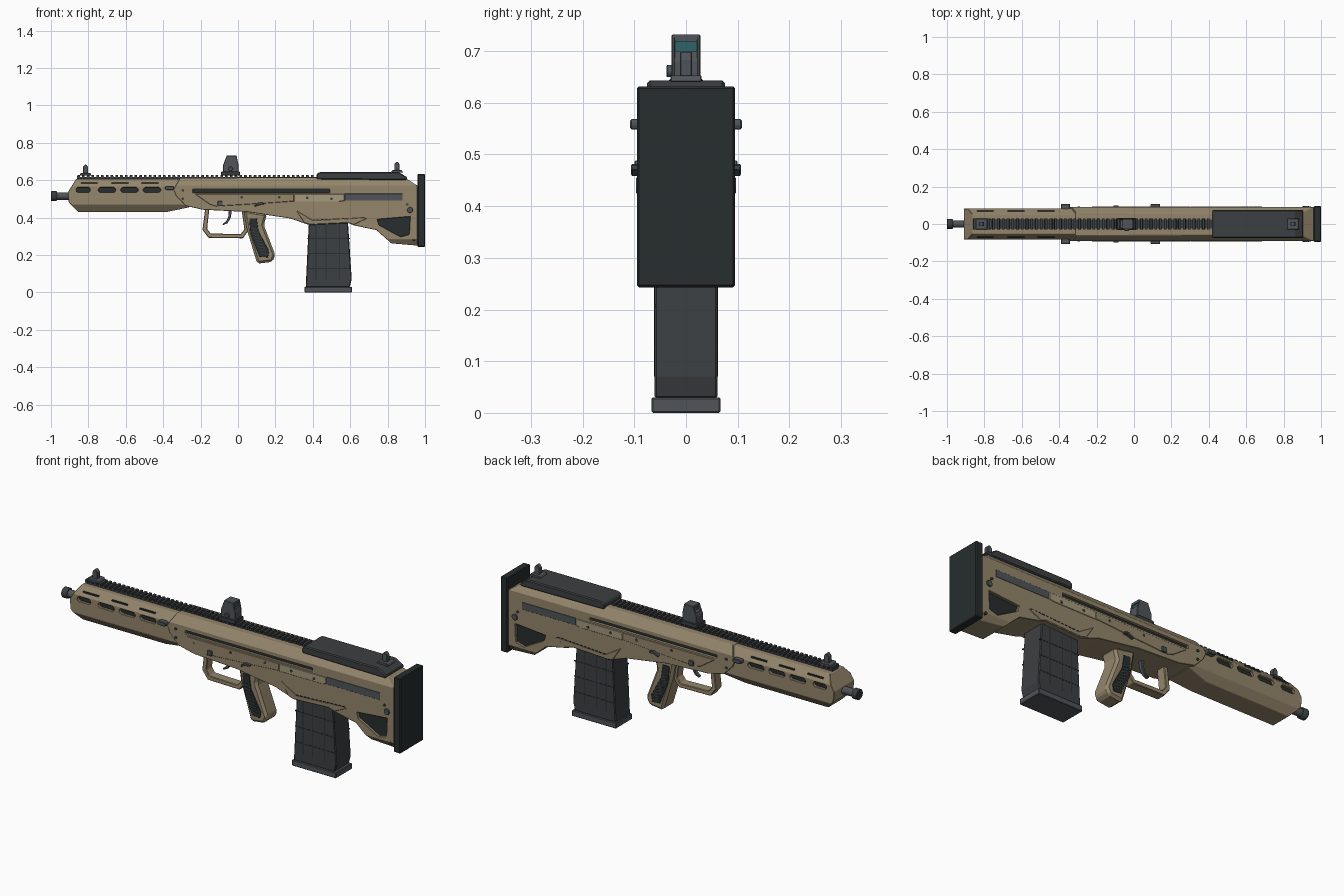
import bpy, bmesh, math
from mathutils import Vector


def material(name, rgb):
    m = bpy.data.materials.new(name)
    m.diffuse_color = (*rgb, 1)
    return m


TAN = material("tan", (0.30, 0.24, 0.15))
LIGHT = material("light_tan", (0.38, 0.32, 0.21))
GREY = material("dark_grey", (0.045, 0.05, 0.054))
BLACK = material("black", (0.02, 0.026, 0.027))
STEEL = material("steel", (0.08, 0.09, 0.1))
GLASS = material("glass", (0.03, 0.13, 0.14))


def finish(name, bm, mat, bevel=0.0):
    bmesh.ops.recalc_face_normals(bm, faces=bm.faces)
    me = bpy.data.meshes.new(name)
    bm.to_mesh(me)
    bm.free()
    ob = bpy.data.objects.new(name, me)
    bpy.context.collection.objects.link(ob)
    if mat:
        me.materials.append(mat)
    if bevel:
        b = ob.modifiers.new("bevel", 'BEVEL')
        b.width, b.segments, b.limit_method = bevel, 1, 'ANGLE'
    return ob


def prism(name, polys, y0, y1, mat, bevel=0.0, mirror=False, cuts=()):
    """Extrude x-z outlines from y0 to y1; cuts are (y, z, ny, nz) chamfer planes for both sides."""
    bm = bmesh.new()
    for pts in polys:
        for s in ((1, -1) if mirror else (1,)):
            a = [bm.verts.new((x, s * y0, z)) for x, z in pts]
            b = [bm.verts.new((x, s * y1, z)) for x, z in pts]
            bm.faces.new(a)
            bm.faces.new(b)
            for i in range(len(pts)):
                j = (i + 1) % len(pts)
                bm.faces.new((a[i], a[j], b[j], b[i]))
    for y, z, ny, nz in cuts:
        for s in (1, -1):
            r = bmesh.ops.bisect_plane(bm, geom=bm.verts[:] + bm.edges[:] + bm.faces[:], dist=1e-5,
                                       plane_co=Vector((0, s * y, z)), plane_no=Vector((0, s * ny, nz)),
                                       clear_outer=True)
            edges = [e for e in r['geom_cut'] if isinstance(e, bmesh.types.BMEdge)]
            bmesh.ops.holes_fill(bm, edges=edges, sides=0)
    return finish(name, bm, mat, bevel)


def rect(x0, x1, z0, z1):
    return [(x0, z0), (x1, z0), (x1, z1), (x0, z1)]


def slot(x0, x1, z0, z1, c):
    return [(x0 + c, z0), (x1 - c, z0), (x1, z0 + c), (x1, z1 - c),
            (x1 - c, z1), (x0 + c, z1), (x0, z1 - c), (x0, z0 + c)]


def disc(x, z, r, n=12):
    return [(x + r * math.cos(2 * math.pi * i / n), z + r * math.sin(2 * math.pi * i / n)) for i in range(n)]


def tube(name, x0, x1, z, r, mat, n=20, bevel=0.003):
    bm = bmesh.new()
    rings = [[bm.verts.new((x, q[0], z + q[1])) for q in disc(0, 0, r, n)] for x in (x0, x1)]
    for ring in rings:
        bm.faces.new(ring)
    for i in range(n):
        j = (i + 1) % n
        bm.faces.new((rings[0][i], rings[0][j], rings[1][j], rings[1][i])).smooth = True
    return finish(name, bm, mat, bevel)


def recess(ob, polys, depth_y):
    cutter = prism("cutter", polys, depth_y, 0.2, None, mirror=True)
    cutter.hide_render = True
    m = ob.modifiers.new("recess", 'BOOLEAN')
    m.operation, m.object, m.solver = 'DIFFERENCE', cutter, 'EXACT'
    bpy.context.view_layer.objects.active = ob
    bpy.ops.object.modifier_apply(modifier=m.name)
    bpy.data.objects.remove(cutter)
    b = ob.modifiers.new("bevel", 'BEVEL')
    b.width, b.segments, b.limit_method = 0.002, 1, 'ANGLE'


# Main body with recessed slot and rear cut-out
body = prism("body", [[(-0.31, 0.612), (-0.345, 0.55), (-0.33, 0.515), (-0.28, 0.463), (-0.19, 0.442),
                       (0.05, 0.43), (0.28, 0.395), (0.38, 0.36), (0.59, 0.37), (0.62, 0.358),
                       (0.74, 0.333), (0.82, 0.262), (0.96, 0.25), (0.96, 0.57), (0.89, 0.615)]],
             -0.09, 0.09, TAN, cuts=[(0.09, 0.572, 0.8, 0.6), (0.09, 0.285, 0.8, -0.6)])
long_slot = rect(-0.24, 0.49, 0.534, 0.552)
window = [(0.745, 0.39), (0.92, 0.405), (0.915, 0.31), (0.87, 0.297), (0.755, 0.36)]
recess(body, [long_slot, window], 0.075)
prism("body_recess_lining", [long_slot, window], 0.06, 0.077, BLACK, mirror=True)

# Forward handguard with vents
guard = prism("handguard", [[(-0.91, 0.535), (-0.865, 0.607), (-0.3, 0.607), (-0.27, 0.55), (-0.26, 0.455),
                             (-0.38, 0.43), (-0.855, 0.43), (-0.905, 0.482)]],
              -0.083, 0.083, TAN, cuts=[(0.083, 0.567, 0.8, 0.6), (0.083, 0.47, 0.8, -0.6)])
vents = [slot(x, x + w, 0.535, 0.56, 0.008) for x, w in
         ((-0.865, 0.075), (-0.745, 0.09), (-0.625, 0.09), (-0.505, 0.09))]
recess(guard, vents, 0.068)
prism("handguard_vent_lining", vents, 0.055, 0.07, BLACK, mirror=True)
prism("handguard_upper_vents", [rect(x, x + 0.09, 0.581, 0.588) for x in (-0.84, -0.675, -0.515)],
      0.05, 0.073, BLACK, mirror=True)

# Barrel and muzzle
tube("barrel", -0.975, -0.85, 0.515, 0.02, STEEL)
tube("muzzle", -1.0, -0.968, 0.515, 0.027, GREY)
tube("bore", -1.0005, -0.99, 0.515, 0.013, BLACK, bevel=0)

# Top rail with teeth
prism("rail_base", [rect(-0.86, 0.43, 0.603, 0.616)], -0.024, 0.024, GREY)
prism("rail_teeth", [[(x, 0.615), (x + 0.015, 0.615), (x + 0.014, 0.628), (x + 0.001, 0.628)]
                     for x in (-0.86 + i * 0.0255 for i in range(50))], -0.029, 0.029, GREY)

# Cheek rest and butt pad
prism("cheek_rest", [[(0.42, 0.605), (0.42, 0.632), (0.435, 0.643), (0.86, 0.643), (0.905, 0.615), (0.9, 0.6)]],
      -0.075, 0.075, GREY, 0.005)
prism("butt_pad", [rect(0.96, 1.0, 0.243, 0.632)], -0.095, 0.095, BLACK, 0.004)

# Flip-up sights
for name, x, z in (("front_sight", -0.815, 0.625), ("rear_sight", 0.85, 0.64)):
    prism(name + "_base", [[(x - 0.032, z), (x + 0.032, z), (x + 0.026, z + 0.013), (x - 0.026, z + 0.013)]],
          -0.03, 0.03, STEEL, 0.002)
    prism(name + "_post", [[(x - 0.014, z), (x + 0.014, z), (x + 0.014, z + 0.045), (x + 0.004, z + 0.058),
                            (x - 0.004, z + 0.058), (x - 0.014, z + 0.045)]], -0.012, 0.012, STEEL, 0.002)

# Reflex optic
prism("optic_base", [rect(-0.09, 0.01, 0.624, 0.647)], -0.033, 0.033, GREY, 0.003)
hood = [(-0.08, 0.645), (0.003, 0.645), (0.003, 0.68), (-0.008, 0.732), (-0.06, 0.732), (-0.08, 0.68)]
prism("optic_side", [hood], 0.021, 0.028, STEEL, 0.002, mirror=True)
prism("optic_top", [rect(-0.061, -0.007, 0.719, 0.732)], -0.024, 0.024, STEEL)
prism("optic_lower_block", [[(-0.079, 0.645), (0.002, 0.645), (0.002, 0.68), (-0.003, 0.7),
                             (-0.072, 0.7), (-0.079, 0.68)]], -0.024, 0.024, STEEL)
prism("optic_lens", [rect(-0.055, -0.012, 0.7, 0.72)], -0.022, 0.022, GLASS)
prism("optic_knob", [disc(-0.04, 0.661, 0.012)], -0.038, -0.025, STEEL, 0.002)

# Pistol grip with textured panels
prism("grip", [[(0.03, 0.44), (0.05, 0.326), (0.103, 0.153), (0.183, 0.163), (0.2, 0.198),
                (0.138, 0.36), (0.155, 0.42)]], -0.048, 0.048, TAN, 0.012)
prism("grip_panel", [[(0.06, 0.396), (0.1, 0.396), (0.11, 0.326), (0.167, 0.22), (0.16, 0.187),
                      (0.115, 0.19), (0.067, 0.31)]], 0.04, 0.05, BLACK, 0.001, mirror=True)
ribs = []
for i in range(9):
    x, z = 0.069 + i * 0.0065, 0.34 - i * 0.0165
    ribs.append([(x, z), (x + 0.036, z - 0.007), (x + 0.036, z - 0.001), (x, z + 0.006)])
prism("grip_ribs", ribs, 0.048, 0.052, GREY, mirror=True)

# Trigger guard loop and trigger
outer = [(-0.175, 0.45), (-0.19, 0.335), (-0.158, 0.292), (0.026, 0.289), (0.056, 0.33), (0.04, 0.45)]
inner = [(-0.153, 0.45), (-0.165, 0.34), (-0.147, 0.315), (0.014, 0.311), (0.034, 0.337), (0.018, 0.45)]
bm = bmesh.new()
loops = [[bm.verts.new((x, y, z)) for x, z in p] for y, p in
         ((-0.025, outer), (0.025, outer), (0.025, inner), (-0.025, inner))]
for k in range(4):
    a, b = loops[k], loops[(k + 1) % 4]
    for i in range(6):
        j = (i + 1) % 6
        bm.faces.new((a[i], a[j], b[j], b[i]))
finish("trigger_guard", bm, TAN, 0.003)
prism("trigger", [[(-0.05, 0.45), (-0.052, 0.405), (-0.063, 0.38), (-0.083, 0.366), (-0.079, 0.36),
                   (-0.055, 0.37), (-0.039, 0.4), (-0.03, 0.45)]], -0.01, 0.01, STEEL, 0.002)

# Magazine with grooves and floor plate
prism("magazine", [[(0.38, 0.4), (0.59, 0.4), (0.589, 0.36), (0.608, 0.07), (0.597, 0.028), (0.362, 0.028)]],
      -0.061, 0.061, GREY, 0.004)
lines = [rect(0.371, 0.6, z, z + 0.005) for z in (0.125, 0.205, 0.285)]
lines += [[(x, 0.07), (x + 0.004, 0.07), (x + 0.004, 0.36), (x, 0.36)] for x in (0.415, 0.468, 0.54)]
prism("magazine_grooves", lines, 0.055, 0.0618, BLACK, mirror=True)
prism("magazine_floor_plate", [rect(0.356, 0.61, 0.0, 0.03)], -0.067, 0.067, STEEL, 0.003)

# Magazine well flare and side panels
prism("magazine_well", [[(0.31, 0.44), (0.355, 0.372), (0.385, 0.363), (0.585, 0.372), (0.62, 0.362),
                         (0.69, 0.395), (0.67, 0.4), (0.4, 0.385)]], 0.08, 0.0925, TAN, 0.002, mirror=True)
prism("side_panel", [[(-0.23, 0.525), (0.3, 0.525), (0.3, 0.487), (0.13, 0.475), (-0.12, 0.46), (-0.15, 0.47)]],
      0.08, 0.0925, TAN, 0.002, mirror=True)
prism("side_panel_rear", [[(0.3, 0.525), (0.57, 0.525), (0.57, 0.49), (0.54, 0.485), (0.3, 0.485)]],
      0.08, 0.0925, LIGHT, 0.002, mirror=True)
prism("ejection_cover", [rect(0.57, 0.88, 0.49, 0.528)], 0.08, 0.0915, STEEL, 0.001, mirror=True)
prism("seam_marks", [rect(x, x + 0.012, 0.385 + (x - 0.4) * 0.05, 0.389 + (x - 0.4) * 0.05)
                     for x in (0.4 + i * 0.022 for i in range(13))], 0.08, 0.0932, BLACK, mirror=True)

# Controls and pins on both sides
prism("side_button", [slot(-0.39, -0.342, 0.548, 0.569, 0.005)], 0.07, 0.108, STEEL, 0.003, mirror=True)
prism("selector_lever", [[(0.088, 0.458), (0.12, 0.468), (0.14, 0.47), (0.14, 0.478), (0.115, 0.482), (0.09, 0.466)]],
      0.085, 0.106, STEEL, 0.002, mirror=True)
prism("magazine_catch", [slot(-0.11, -0.082, 0.461, 0.488, 0.004)], 0.085, 0.1, STEEL, 0.002, mirror=True)
prism("sling_socket", [disc(0.92, 0.44, 0.016, 12)], 0.085, 0.097, STEEL, 0.002, mirror=True)
prism("pins", [disc(x, z, 0.007, 10) for x, z in ((-0.295, 0.5), (-0.295, 0.545), (0.02, 0.508), (0.22, 0.508),
                                                  (0.37, 0.505), (0.5, 0.5), (0.94, 0.28), (0.905, 0.47))],
      0.08, 0.0945, GREY, mirror=True)
